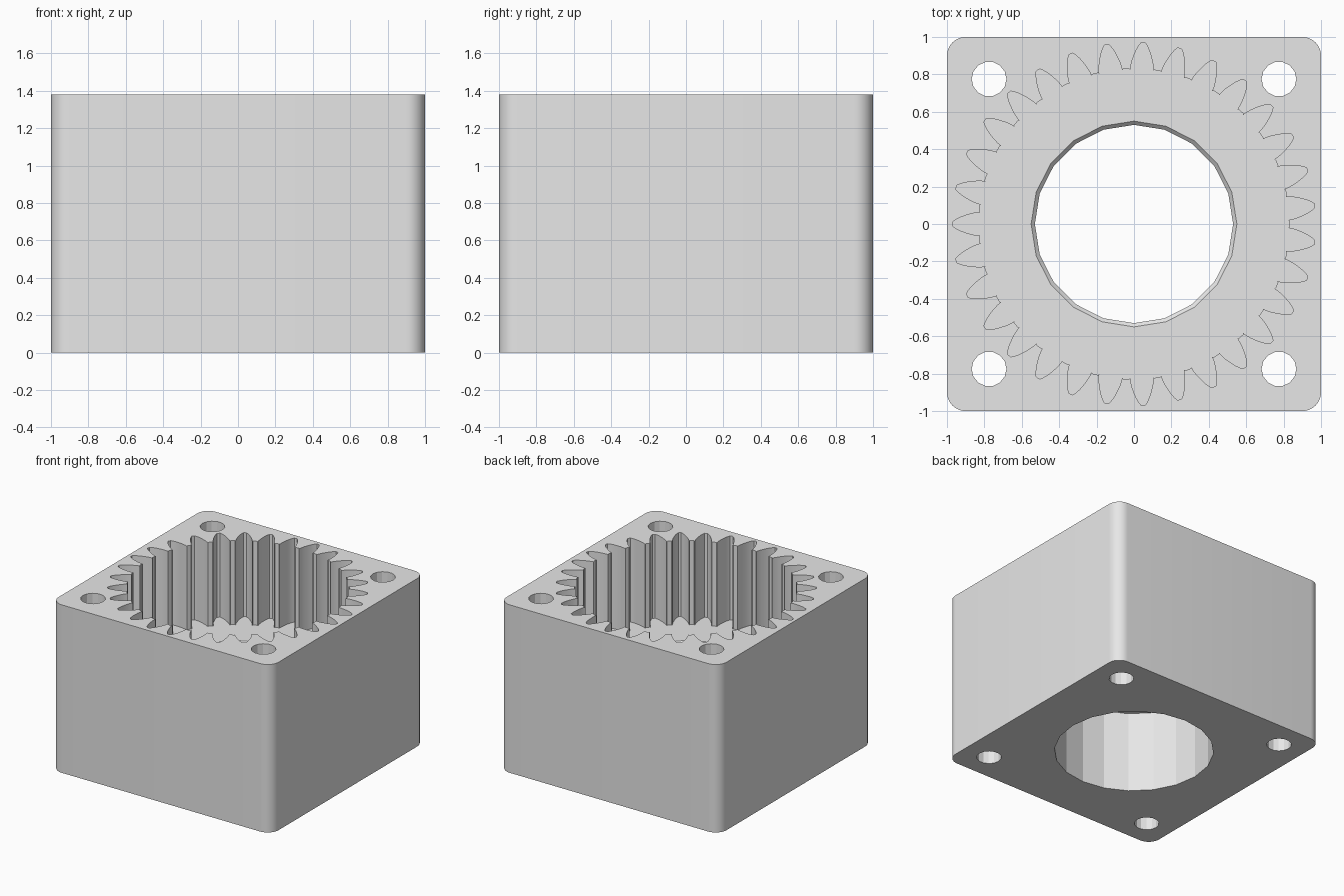
import bpy, bmesh, math
from math import sin, cos, pi, tau

if "Cube" in bpy.data.objects:
    bpy.data.objects.remove(bpy.data.objects["Cube"])

HEIGHT, FLOOR, CEILING = 1.38, 0.69, 0.67
TEETH = 31

grey = bpy.data.materials.new("plain grey")
grey.diffuse_color = (0.8, 0.8, 0.8, 1)
grey.use_nodes = True
grey.node_tree.nodes["Principled BSDF"].inputs["Base Color"].default_value = grey.diffuse_color


def loft(name, rings):
    """Closed solid through matching rings, each given as (outline, z)."""
    bm = bmesh.new()
    loops = [[bm.verts.new((x, y, z)) for x, y in pts] for pts, z in rings]
    n = len(loops[0])
    for a, b in zip(loops, loops[1:]):
        for i in range(n):
            j = (i + 1) % n
            bm.faces.new((a[i], a[j], b[j], b[i]))
    bm.faces.new(loops[0][::-1])
    bm.faces.new(loops[-1])
    mesh = bpy.data.meshes.new(name)
    bm.to_mesh(mesh)
    bm.free()
    mesh.materials.append(grey)
    obj = bpy.data.objects.new(name, mesh)
    bpy.context.collection.objects.link(obj)
    return obj


def circle(r, n, cx=0, cy=0):
    return [(cx + r * cos(tau * i / n), cy + r * sin(tau * i / n)) for i in range(n)]


def rounded_square(half, r, seg=10):
    pts = []
    for q in range(4):
        a0 = q * pi / 2
        sx, sy = ((1, 1), (-1, 1), (-1, -1), (1, -1))[q]
        for i in range(seg + 1):
            a = a0 + i * pi / 2 / seg
            pts.append((sx * (half - r) + r * cos(a), sy * (half - r) + r * sin(a)))
    return pts


def ring_gear():
    # half of one tooth gap: (radius, half width)
    half = [(0.822, 0.062), (0.845, 0.060), (0.87, 0.055), (0.90, 0.046),
            (0.93, 0.035), (0.955, 0.022), (0.97, 0.011)]
    gap = [(r, -w) for r, w in half] + [(r, w) for r, w in reversed(half)]
    pts = []
    for k in range(TEETH):
        a = pi + tau * k / TEETH
        pts += [(r * cos(a) - w * sin(a), r * sin(a) + w * cos(a)) for r, w in gap]
        # flat land at the tooth tip
        for t in (0.40, 0.60):
            b = a + tau * t / TEETH
            pts.append((0.83 * cos(b), 0.83 * sin(b)))
    return pts


# housing block with rounded upright corners
outline = rounded_square(1.0, 0.1)
housing = loft("gear_housing", [(outline, 0), (outline, HEIGHT)])

# toothed pocket, bearing pocket, tapered lip opening and bolt holes
gear = ring_gear()
cutters = [
    loft("gear_pocket_cutter", [(gear, FLOOR), (gear, HEIGHT + 0.1)]),
    loft("bearing_pocket_cutter", [(circle(0.6, 20), -0.1), (circle(0.6, 20), CEILING)]),
    loft("lip_cutter", [(circle(0.53, 20), CEILING - 0.1), (circle(0.53, 20), CEILING),
                        (circle(0.55, 20), FLOOR), (circle(0.55, 20), FLOOR + 0.1)]),
]
for sx in (-1, 1):
    for sy in (-1, 1):
        c = circle(0.093, 14, 0.775 * sx, 0.775 * sy)
        cutters.append(loft("bolt_hole_cutter", [(c, -0.1), (c, HEIGHT + 0.1)]))

bpy.context.view_layer.objects.active = housing
for cutter in cutters:
    mod = housing.modifiers.new("cut", 'BOOLEAN')
    mod.operation = 'DIFFERENCE'
    mod.solver = 'EXACT'
    mod.object = cutter
    bpy.ops.object.modifier_apply(modifier=mod.name)
    bpy.data.objects.remove(cutter, do_unlink=True)

# smooth fillets, crisp facets elsewhere
housing.select_set(True)
bpy.ops.object.shade_smooth_by_angle(angle=math.radians(15))
